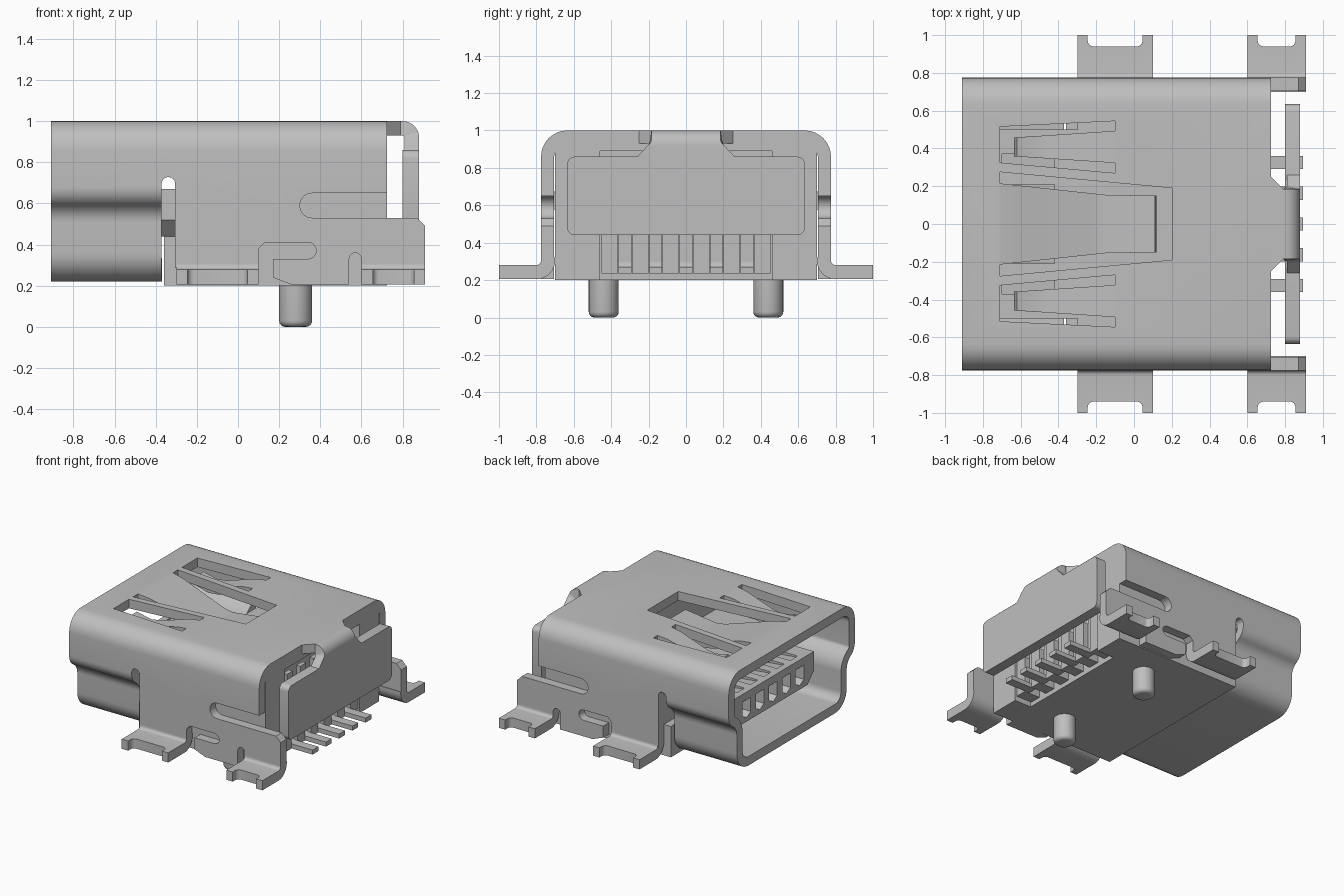
import bpy, bmesh, math
from mathutils import Vector

cube = bpy.data.objects.get("Cube")
if cube:
    bpy.data.objects.remove(cube, do_unlink=True)

metal = bpy.data.materials.new("plain grey")
GREY = (0.52, 0.52, 0.52, 1)
metal.diffuse_color = GREY
metal.use_nodes = True
metal.node_tree.nodes["Principled BSDF"].inputs["Base Color"].default_value = GREY
parts = []


def place(plane, u, v, w):
    return {"yz": (w, u, v), "xz": (u, w, v), "xy": (u, v, w)}[plane]


def finish(name, bm):
    bmesh.ops.recalc_face_normals(bm, faces=bm.faces)
    me = bpy.data.meshes.new(name)
    bm.to_mesh(me)
    bm.free()
    ob = bpy.data.objects.new(name, me)
    bpy.context.collection.objects.link(ob)
    parts.append(ob)
    return ob


def prism(name, plane, poly, w0, w1):
    """Extrude a closed polygon along the axis normal to its plane."""
    bm = bmesh.new()
    a, b = [[bm.verts.new(place(plane, u, v, w)) for u, v in poly] for w in (w0, w1)]
    bm.faces.new(a)
    bm.faces.new(b)
    for i in range(len(poly)):
        j = (i + 1) % len(poly)
        bm.faces.new((a[i], a[j], b[j], b[i]))
    return finish(name, bm)


def box(name, x0, x1, y0, y1, z0, z1):
    return prism(name, "xy", [(x0, y0), (x1, y0), (x1, y1), (x0, y1)], z0, z1)


def sheet(name, plane, path, t, w0, w1, closed=False, shape=None):
    """Bent sheet of thickness t (to the right of the path), extruded w0..w1."""
    pts = [Vector(p) for p in path]
    n = len(pts)
    inner = []
    for i, p in enumerate(pts):
        ds = []
        if closed or i > 0:
            ds.append((p - pts[i - 1]).normalized())
        if closed or i < n - 1:
            ds.append((pts[(i + 1) % n] - p).normalized())
        ns = [Vector((d.y, -d.x)) for d in ds]
        inner.append(p + (ns[0] + ns[-1]) * t / (1 + ns[0].dot(ns[-1])))
    bm = bmesh.new()
    rings = []
    for line in (pts, inner):
        for w in (w0, w1):
            rings.append([bm.verts.new(place(plane, p.x, p.y, w)) for p in line])
    o0, o1, i0, i1 = rings
    for i in range(n if closed else n - 1):
        j = (i + 1) % n
        for a, b in ((o0, o1), (i0, i1), (o0, i0), (o1, i1)):
            bm.faces.new((a[i], a[j], b[j], b[i]))
    if not closed:
        for k in (0, -1):
            bm.faces.new((o0[k], o1[k], i1[k], i0[k]))
    if shape:
        for v in bm.verts:
            v.co = shape(v.co)
    return finish(name, bm)


def arc(cx, cy, r, a0, a1, n=8):
    return [(cx + r * math.cos(math.radians(a0 + (a1 - a0) * i / n)),
             cy + r * math.sin(math.radians(a0 + (a1 - a0) * i / n))) for i in range(n + 1)]


def boolean(ob, tool, op="DIFFERENCE"):
    m = ob.modifiers.new("b", "BOOLEAN")
    m.operation, m.object, m.solver = op, tool, "EXACT"
    ev = ob.evaluated_get(bpy.context.evaluated_depsgraph_get())
    me = bpy.data.meshes.new_from_object(ev)
    ob.modifiers.clear()
    ob.data = me
    parts.remove(tool)
    bpy.data.objects.remove(tool, do_unlink=True)


def mirrored(half):
    return [(-u, v) for u, v in reversed(half)] + half


def mix(a, b, t):
    return a + (b - a) * min(1, max(0, t))


T = 0.07
REAR = 0.725
# Shell: keyed mouth at the front, plain channel behind it
top = arc(0.635, 0.86, 0.14, 90, 0)
mouth = (top + arc(0.675, 0.68, 0.10, 0, -60) + arc(0.775, 0.507, 0.10, 120, 180)[1:]
         + arc(0.535, 0.36, 0.14, 0, -90))
shell = sheet("shell", "yz", mirrored(mouth), T, -0.91, -0.37, closed=True)
channel = sheet("channel", "yz", mirrored(top + [(0.775, 0.285)]), T, -0.37, REAR)
boolean(shell, channel, "UNION")

# Side slots, cut through both walls
side_slots = [
    [(-0.372, 0.1)] + arc(-0.3385, 0.695, 0.0335, 180, 0) + [(-0.305, 0.1)],
    arc(0.36, 0.59, 0.06, 90, 270) + [(0.8, 0.53), (0.8, 0.65)],
    [(0.10, 0.1), (0.10, 0.38), (0.13, 0.41)] + arc(0.34, 0.37, 0.04, 90, -90)
    + [(0.17, 0.33), (0.17, 0.1)],
    [(0.54, 0.1)] + arc(0.57, 0.33, 0.03, 180, 0) + [(0.60, 0.1)],
]
for poly in side_slots:
    for y0, y1 in ((-1.2, -0.6), (0.6, 1.2)):
        boolean(shell, prism("cutter", "xz", poly, y0, y1))

# Windows in the top for the spring fingers
boolean(shell, prism("cutter", "xy", [(-0.71, 0.275), (0.2, 0.19), (0.2, -0.19), (-0.71, -0.275)],
                     0.9, 1.1))
for s in (-1, 1):
    boolean(shell, prism("cutter", "xy", [(-0.71, 0.325 * s), (-0.10, 0.27 * s),
                                          (-0.10, 0.545 * s), (-0.71, 0.515 * s)], 0.9, 1.1))


def latch_shape(co):
    return Vector((co.x, co.y * mix(0.215, 0.15, (co.x + 0.71) / 0.6), co.z))


sheet("latch_finger", "xz", [(-0.71, 1), (-0.62, 0.985), (-0.22, 0.87), (-0.15, 0.865), (0.11, 0.90)],
      0.06, -1, 1, shape=latch_shape)

for s, side in ((1, "left"), (-1, "right")):
    def finger_shape(co, s=s):
        return Vector((co.x, s * 0.408 + co.y * mix(0.05, 0.085, (co.x + 0.63) / 0.53), co.z))

    sheet(side + "_spring_finger", "xz",
          [(-0.62, 0.94), (-0.50, 0.91), (-0.42, 0.92), (-0.18, 0.99), (-0.10, 1.0)],
          0.06, -1, 1, shape=finger_shape)

    # Rear side flap and the small skirt between the feet
    y0, y1 = sorted((0.705 * s, 0.775 * s))
    prism(side + "_rear_flap", "xz", [(REAR, 0.285), (0.91, 0.285), (0.91, 0.49), (0.87, 0.53),
                                      (REAR, 0.53)], y0, y1)
    prism(side + "_skirt", "xz", [(0.17, 0.285), (0.17, 0.24), (0.26, 0.205), (0.54, 0.205),
                                  (0.54, 0.285)], y0, y1)

    # Solder feet with notched tips
    bend = [(0.775, 0.32)] + arc(0.80, 0.305, 0.025, 180, 270, 6) + [(1.0, 0.28)]
    for x0, x1, label in ((-0.30, 0.10, "_front_foot"), (0.60, 0.91, "_rear_foot")):
        foot = sheet(side + label, "yz", bend, 0.075, x0, x1,
                     shape=lambda co, s=s: Vector((co.x, co.y * s, co.z)))
        a, b = x0 + 0.055, x1 - 0.055
        notch = [(a, 1.1)] + arc(a + 0.03, 0.97, 0.03, 180, 270, 4) + arc(b - 0.03, 0.97, 0.03, 270, 360, 4) + [(b, 1.1)]
        boolean(foot, prism("cutter", "xy", [(x, y * s) for x, y in notch], 0.1, 0.4))

    # Locating pegs
    bm = bmesh.new()
    bmesh.ops.create_cone(bm, cap_ends=True, segments=32, radius1=0.08, radius2=0.08, depth=0.26)
    bmesh.ops.translate(bm, verts=bm.verts, vec=(0.28, 0.44 * s, 0.13))
    rim = [e for e in bm.edges if all(v.co.z < 0.01 for v in e.verts)]
    bmesh.ops.bevel(bm, geom=rim, offset=0.03, segments=4, profile=0.5, affect="EDGES")
    finish(side + "_peg", bm)


# Back plate hanging from a bent neck
def neck_shape(co):
    w = mix(0.25, 0.185, (co.x - REAR) / 0.065)
    if co.x > 0.795:
        w = mix(0.185, 0.26, (0.94 - co.z) / 0.08)
    return Vector((co.x, co.y * w, co.z))


sheet("back_plate_neck", "xz", [(REAR, 1), (0.79, 1)] + arc(0.80, 0.92, 0.08, 90, 0) + [(0.88, 0.86)],
      T, -1, 1, shape=neck_shape)
r = 0.04
plate = (arc(0.595, 0.82, r, 90, 0, 5) + arc(0.595, 0.48, r, 0, -90, 5)
         + arc(-0.595, 0.48, r, 270, 180, 5) + arc(-0.595, 0.82, r, 180, 90, 5))
prism("back_plate", "yz", plate, 0.80, 0.88)

# Insulating housing with an open pocket at the rear
housing = prism("housing", "xz", [(-0.36, 0.2), (REAR, 0.2), (REAR, 0.931), (0.22, 0.931), (0.22, 0.67),
                                  (-0.30, 0.67), (-0.30, 0.44), (-0.36, 0.44)], -0.70, 0.70)
boolean(housing, box("cutter", 0.58, 0.9, -0.46, 0.46, 0.1, 0.89))
for i in range(6):
    y = (i - 2.5) * 0.163
    box("housing_rib", 0.57, 0.715, y - 0.045, y + 0.045, 0.235, 0.52)

# Tongue with five contact pockets, and the contacts with their tails
tongue = prism("tongue", "yz", [(-0.50, 0.67), (0.50, 0.67), (0.50, 0.52), (0.42, 0.44), (-0.42, 0.44),
                                (-0.50, 0.52)], -0.75, -0.29)
for i in range(5):
    y = (i - 2) * 0.163
    hole = [(y - 0.05, 0.50), (y, 0.47), (y + 0.05, 0.50), (y + 0.05, 0.61), (y - 0.05, 0.61)]
    boolean(tongue, prism("cutter", "yz", hole, -0.9, -0.60))
    boolean(tongue, prism("cutter", "xz", [(-0.70, 0.72), (-0.70, 0.66), (-0.42, 0.63), (-0.42, 0.72)],
                          y - 0.045, y + 0.045))
    box("contact", -0.72, -0.59, y - 0.035, y + 0.035, 0.585, 0.605)
    tail = [(0.64, 0.80), (0.64, 0.30)] + arc(0.70, 0.295, 0.06, 180, 270, 5) + [(0.895, 0.235)]
    sheet("contact_tail", "xz", tail, -0.035, y - 0.035, y + 0.035)

# Shading and colour
bpy.ops.object.select_all(action="DESELECT")
for ob in parts:
    ob.data.materials.clear()
    ob.data.materials.append(metal)
    ob.select_set(True)
bpy.context.view_layer.objects.active = shell
bpy.ops.object.shade_smooth_by_angle(angle=math.radians(30))
